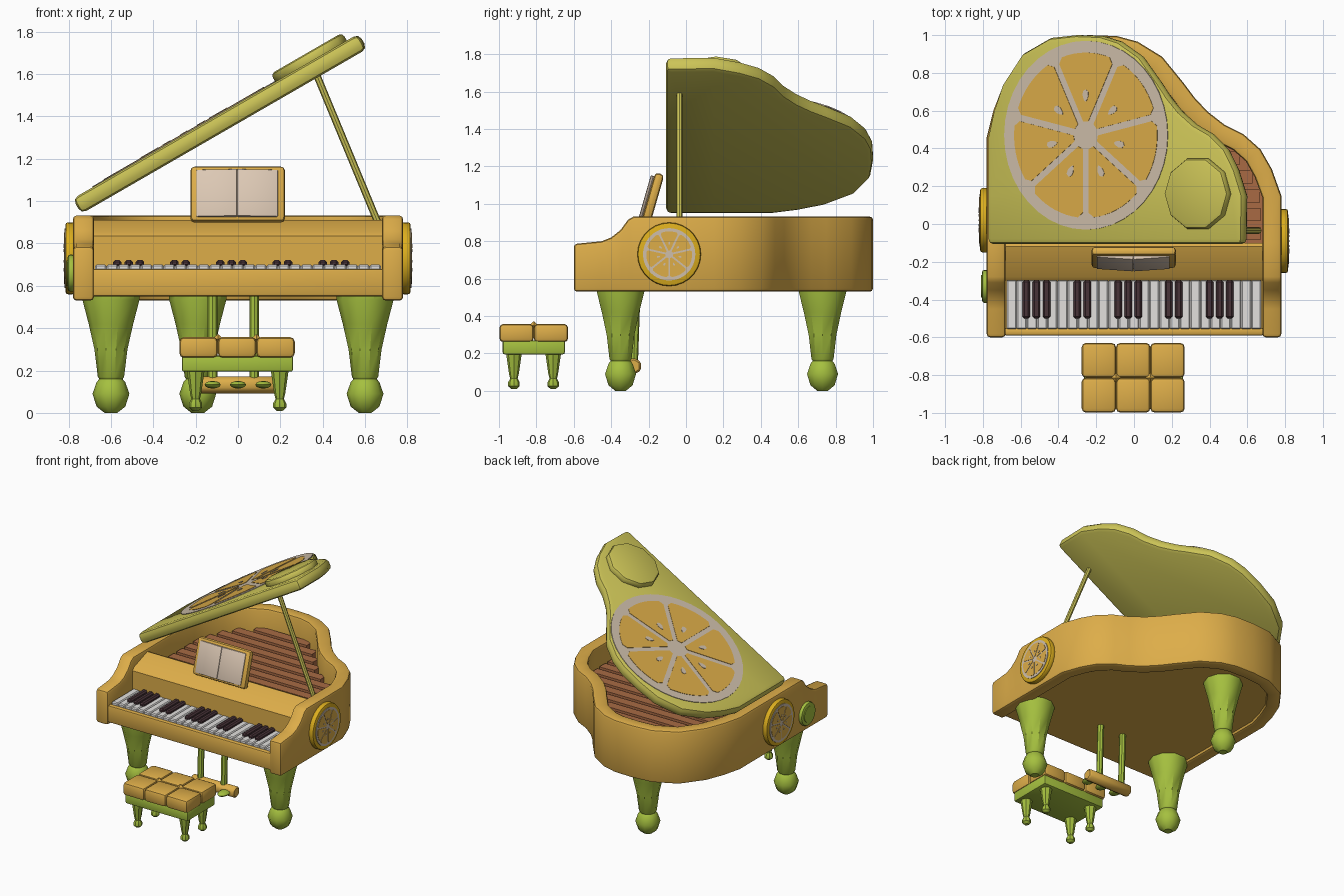
import bpy, bmesh, math
from mathutils import Matrix, Vector

if "Cube" in bpy.data.objects:
    bpy.data.objects.remove(bpy.data.objects["Cube"])

T = Matrix.Translation


def R(deg, axis):
    return Matrix.Rotation(math.radians(deg), 4, axis)


def material(name, hexa):
    m = bpy.data.materials.new(name)
    c = [int(hexa[i:i + 2], 16) / 255 for i in (0, 2, 4)]
    m.diffuse_color = [((v + 0.055) / 1.055) ** 2.4 for v in c] + [1]
    m.use_nodes = True
    m.node_tree.nodes["Principled BSDF"].inputs["Base Color"].default_value = m.diffuse_color
    return m


WOOD = material("orange wood", "DDAD49")
LID = material("lemon lid", "CCC457")
GREEN = material("lime green", "A5C03F")
PITH = material("pale pith", "CFBFAB")
GOLD = material("gold peel", "DCAE1E")
WHITE = material("white keys", "E2E0DE")
BLACK = material("dark keys", "483338")
BROWN = material("brown slats", "A86A44")
PAGE = material("paper", "DCC8B4")


def finish(bm, name, mat, M=Matrix(), bevel=0, seg=2):
    bmesh.ops.recalc_face_normals(bm, faces=bm.faces[:])
    if bevel:
        edges = [e for e in bm.edges if e.calc_face_angle(0) > 0.65]
        bmesh.ops.bevel(bm, geom=edges, offset=bevel, segments=seg, profile=0.5,
                        affect='EDGES', clamp_overlap=True)
    me = bpy.data.meshes.new(name)
    bm.to_mesh(me)
    bm.free()
    me.materials.append(mat)
    ob = bpy.data.objects.new(name, me)
    bpy.context.collection.objects.link(ob)
    ob.matrix_world = M
    bpy.ops.object.select_all(action='DESELECT')
    ob.select_set(True)
    bpy.context.view_layer.objects.active = ob
    bpy.ops.object.shade_smooth_by_angle(angle=math.radians(35))
    return ob


def boxes(name, items, mat, bevel=0, M=Matrix(), seg=2):
    """items: (x0, x1, y0, y1, z0, z1)"""
    bm = bmesh.new()
    for x0, x1, y0, y1, z0, z1 in items:
        S = Matrix.Diagonal((x1 - x0, y1 - y0, z1 - z0, 1))
        bmesh.ops.create_cube(bm, size=1, matrix=T(((x0 + x1) / 2, (y0 + y1) / 2, (z0 + z1) / 2)) @ S)
    return finish(bm, name, mat, M, bevel, seg)


def prisms(name, polys, z0, z1, mat, M=Matrix(), bevel=0, seg=2):
    bm = bmesh.new()
    for p in polys:
        lo = [bm.verts.new((x, y, z0)) for x, y in p]
        hi = [bm.verts.new((x, y, z1)) for x, y in p]
        bm.faces.new(lo)
        bm.faces.new(hi)
        for i in range(len(p)):
            j = (i + 1) % len(p)
            bm.faces.new((lo[i], lo[j], hi[j], hi[i]))
    return finish(bm, name, mat, M, bevel, seg)


def circle(r, n, cx=0, cy=0):
    return [(cx + r * math.cos(2 * math.pi * i / n), cy + r * math.sin(2 * math.pi * i / n)) for i in range(n)]


def lathe(name, profile, n, mat, M):
    bm = bmesh.new()
    rings = [[bm.verts.new((x, y, z)) for x, y in circle(r, n)] for r, z in profile]
    for a, b in zip(rings, rings[1:]):
        for i in range(n):
            bm.faces.new((a[i], a[(i + 1) % n], b[(i + 1) % n], b[i]))
    bm.faces.new(rings[0])
    bm.faces.new(rings[-1])
    return finish(bm, name, mat, M)


def rod(name, a, b, r, mat, n=8):
    a, b = Vector(a), Vector(b)
    M = T(a) @ (b - a).to_track_quat('Z', 'Y').to_matrix().to_4x4()
    return prisms(name, [circle(r, n)], 0, (b - a).length, mat, M)


def citrus_slice(name, r, M):
    """Pale disc with seven flesh segments and a seed in each."""
    prisms(name + "_pith", [circle(r, 40)], -0.003, 0.004, PITH, M)
    w, wedges, seeds, h = 0.035 * r, [], [], math.pi / 7
    for k in range(7):
        c = math.pi / 2 + 2 * h * k
        poly = []
        for rad, n, s in ((0.15 * r, 1, 1), (0.82 * r, 1, -1), (0.875 * r, 8, -1), (0.82 * r, 1, 1)):
            a = h - math.asin(w / rad) - (0.07 if n > 1 else 0)
            ts = [s] if n == 1 else [-1 + 2 * i / n for i in range(n + 1)]
            poly += [(rad * math.cos(c + a * t), rad * math.sin(c + a * t)) for t in ts]
        a = h - math.asin(w / (0.15 * r))
        poly.append((0.15 * r * math.cos(c - a), 0.15 * r * math.sin(c - a)))
        # order: inner left, outer arc, inner right
        wedges.append([poly[-1]] + poly[1:-1] + [poly[0]])
        seed = []
        for x, y in circle(1, 8):
            px, py = r * (0.42 + 0.065 * x), r * 0.035 * y * (1 + 0.35 * x)
            seed.append((px * math.cos(c) - py * math.sin(c), px * math.sin(c) + py * math.cos(c)))
        seeds.append(seed)
    prisms(name + "_flesh", wedges, 0.002, 0.0065, WOOD, M)
    prisms(name + "_seeds", seeds, 0.004, 0.009, PITH, M)


# Plan outline of the case, from left arm round the tail to right arm
ARM = [-0.6, -0.45, -0.4, -0.35, -0.31, -0.28, -0.1, 0.15]
TOP = [0.785, 0.80, 0.82, 0.86, 0.915, 0.932]
CURVE = [(-0.78, 0.46), (-0.745, 0.6), (-0.69, 0.74), (-0.57, 0.9), (-0.4, 0.985), (-0.24, 1.0), (-0.09, 0.995),
         (0.02, 0.965), (0.15, 0.885), (0.26, 0.75), (0.32, 0.67), (0.39, 0.595), (0.48, 0.525), (0.58, 0.475),
         (0.67, 0.395), (0.73, 0.29)]
OUT = [(-0.78, y) for y in ARM] + CURVE + [(0.78, y) for y in reversed(ARM)]


def inset(d):
    res = []
    for i, p in enumerate(OUT):
        a, b = Vector(OUT[max(i - 1, 0)]), Vector(OUT[min(i + 1, len(OUT) - 1)])
        t = (b - a).normalized()
        res.append((p[0] + t.y * d, p[1] - t.x * d))
    return res


# Case rim with stepped-down arms
INN = inset(0.1)
bm = bmesh.new()
rings = []
for i, (o, n) in enumerate(zip(OUT, INN)):
    k = min(i, len(OUT) - 1 - i)
    zt = TOP[k] if k < len(TOP) else 0.932
    rings.append([bm.verts.new(v) for v in ((*o, 0.53), (*o, zt), (*n, zt), (*n, 0.53))])
for a, b in zip(rings, rings[1:]):
    for i in range(4):
        bm.faces.new((a[i], a[(i + 1) % 4], b[(i + 1) % 4], b[i]))
bm.faces.new(rings[0])
bm.faces.new(rings[-1])
finish(bm, "case_rim", WOOD, bevel=0.018)

# Floor, soundboard and slats
MID = inset(0.05)
prisms("case_floor", [[(x, max(y, -0.57)) for x, y in MID]], 0.55, 0.6, WOOD)
prisms("soundboard", [[p for p in MID if p[1] > -0.2]], 0.71, 0.74, BROWN)
slats = []
for k in range(10):
    y = -0.05 + 0.1 * k
    xs = [a[0] + (b[0] - a[0]) * (y - a[1]) / (b[1] - a[1])
          for a, b in zip(INN, INN[1:]) if (a[1] - y) * (b[1] - y) < 0]
    if len(xs) > 1:
        slats.append((min(xs) + 0.01, max(xs) - 0.01, y - 0.035, y + 0.035, 0.73, 0.785))
boxes("slats", slats, BROWN)

# Key slip, fallboard and keys
boxes("key_slip", [(-0.69, 0.69, -0.59, -0.55, 0.55, 0.68)], WOOD, 0.012)
prisms("fallboard", [[(-0.3, 0.58), (-0.3, 0.835), (-0.28, 0.855), (-0.12, 0.912), (-0.1, 0.905), (-0.1, 0.58)]],
       -0.69, 0.69, WOOD, Matrix(((0, 0, 1, 0), (1, 0, 0, 0), (0, 1, 0, 0), (0, 0, 0, 1))))
kw = 1.35 / 25
boxes("white_keys", [(-0.675 + kw * i, -0.675 + kw * (i + 1), -0.557, -0.295, 0.6, 0.70) for i in range(25)],
      WHITE, 0.007, seg=1)
bx = [s + 0.0535 * i for s, n in ((-0.57, 3), (-0.3, 2), (-0.084, 3), (0.183, 2), (0.4, 3)) for i in range(n)]
boxes("black_keys", [(x - 0.02, x + 0.02, -0.5, -0.297, 0.69, 0.722) for x in bx], BLACK, 0.01, seg=1)

# Lid, hinged on the left, with slice and lemon cap
LM = T((-0.74, 0, 0.94)) @ R(-30, 'Y')
lid = [(x + 0.78, y) for x, y in OUT if y > -0.2]
lid[0], lid[-1] = (0.0, -0.107), (1.555, -0.107)
prisms("lid", [lid], 0, 0.082, LID, LM, bevel=0.028)
citrus_slice("lid_slice", 0.5, LM @ T((0.61, 0.47, 0.082)))
prisms("lid_lemon_cap", [circle(0.195, 10)], 0.06, 0.125, LID, LM @ T((1.3, 0.16, 0)), bevel=0.02)
rod("lid_prop", (0.66, -0.035, 0.9), (0.37, -0.035, 1.6), 0.017, LID)

# Side medallions
for side, y in ((1, -0.09), (-1, 0.02)):
    M = T((0.77 * side, y, 0.73)) @ R(90 * side, 'Y')
    n = "right" if side > 0 else "left"
    prisms(n + "_medallion", [circle(0.17, 28)], 0, 0.045, GOLD, M, bevel=0.012)
    citrus_slice(n + "_medallion_slice", 0.14, M @ T((0, 0, 0.045)) @ R(90 * side, 'Z'))
M = T((-0.77, -0.33, 0.66)) @ R(-90, 'Y')
prisms("lime_medallion", [circle(0.087, 20)], 0, 0.035, GREEN, M, bevel=0.012)
prisms("lime_medallion_face", [circle(0.06, 20)], 0.03, 0.04, GREEN, M)

# Music desk and book
DM = T((0, -0.215, 0.9)) @ R(-16, 'X')
boxes("music_desk", [(-0.225, 0.222, -0.025, 0.025, 0, 0.272)], WOOD, 0.02, DM)
for s, n in ((-1, "left"), (1, "right")):
    boxes(n + "_page", [(min(0, s * 0.192), max(0, s * 0.192), -0.012, 0.012, 0.02, 0.25)], PAGE, 0.004,
          DM @ T((-0.004, -0.032, 0)) @ R(4 * s, 'Z'))

# Piano legs
LEG = [(0.03, 0.0), (0.068, 0.03), (0.087, 0.09), (0.068, 0.145), (0.055, 0.16), (0.062, 0.17), (0.078, 0.3),
       (0.105, 0.42), (0.135, 0.535), (0.135, 0.57)]
for n, x, y in (("front_left_leg", -0.6, -0.35), ("front_right_leg", 0.6, -0.35), ("back_leg", -0.19, 0.73)):
    lathe(n, LEG, 10, GREEN, T((x, y, 0)))

# Pedal lyre
for n, x in (("left_lyre_rod", -0.12), ("right_lyre_rod", 0.077)):
    rod(n, (x, -0.28, 0.14), (x, -0.265, 0.57), 0.023, GREEN)
prisms("pedal_bar", [circle(0.046, 6)], -0.185, 0.185, WOOD, T((0, -0.28, 0.132)) @ R(90, 'Y'), bevel=0.01, seg=1)
for i, x in enumerate((-0.12, 0, 0.12)):
    bm = bmesh.new()
    bmesh.ops.create_uvsphere(bm, u_segments=10, v_segments=6, radius=1,
                              matrix=T((x, -0.34, 0.133)) @ Matrix.Diagonal((0.04, 0.06, 0.018, 1)))
    finish(bm, "pedal_%d" % (i + 1), GREEN)

# Bench: tufted cushion, frame and legs
cw = 0.545 / 3
boxes("bench_cushion", [(-0.277 + cw * i, -0.277 + cw * (i + 1), -0.998 + 0.184 * j, -0.998 + 0.184 * (j + 1), 0.26, 0.358)
                        for i in range(3) for j in range(2)], WOOD, 0.022)
for n, x in (("left_button", -0.095), ("right_button", 0.087)):
    lathe(n, [(0.004, 0.33), (0.025, 0.35), (0.004, 0.37)], 4, WOOD, T((x, -0.814, 0)))
boxes("bench_frame", [(-0.265, 0.26, -0.98, -0.648, 0.195, 0.27)], GREEN, 0.01)
SMALL = [(0.014, 0.01), (0.031, 0.025), (0.031, 0.045), (0.02, 0.066), (0.026, 0.09), (0.042, 0.2)]
for n, x, y in (("left_front", -0.2, -0.92), ("right_front", 0.197, -0.92), ("left_back", -0.2, -0.71),
                ("right_back", 0.197, -0.71)):
    lathe("bench_leg_" + n, SMALL, 8, GREEN, T((x, y, 0)))
